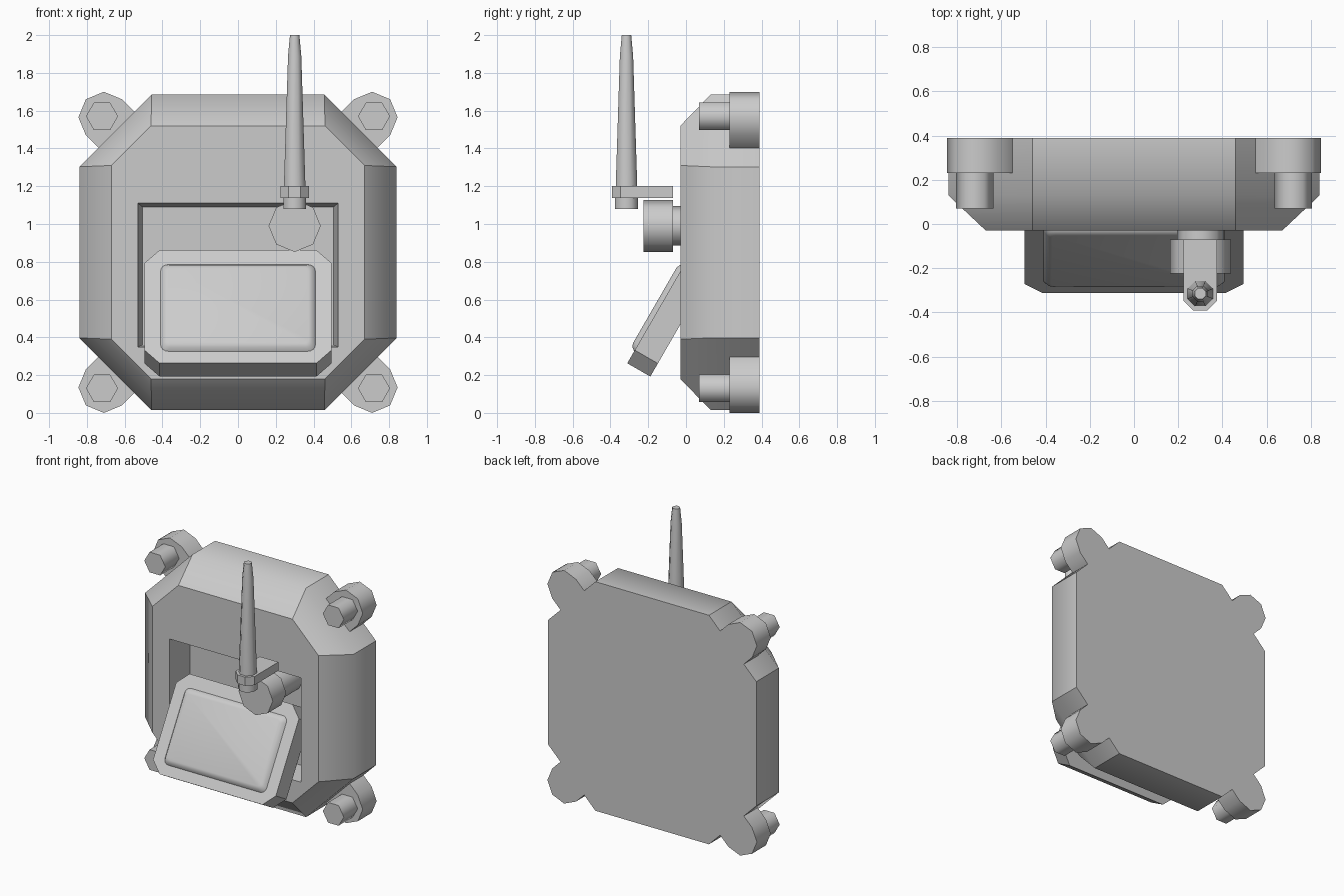
import bpy, bmesh
from math import cos, sin, pi, radians
from mathutils import Matrix, Vector

cube = bpy.data.objects.get("Cube")
if cube:
    bpy.data.objects.remove(cube, do_unlink=True)

GREY = (0.6, 0.6, 0.6, 1)
mat = bpy.data.materials.new("plain_grey")
mat.use_nodes = True
mat.diffuse_color = GREY
mat.node_tree.nodes["Principled BSDF"].inputs["Base Color"].default_value = GREY

MID = 0.85  # height of the housing centre


def loft(name, rings, smooth_sides=False, soft_rings=(), matrix=None):
    """Skin equal-length rings and cap both ends; caps stay flat."""
    bm = bmesh.new()
    vs = [[bm.verts.new(p) for p in ring] for ring in rings]
    n = len(vs[0])
    for a, b in zip(vs, vs[1:]):
        for i in range(n):
            j = (i + 1) % n
            bm.faces.new((a[i], a[j], b[j], b[i])).smooth = smooth_sides or bool(soft_rings)
    for ring in (vs[0], vs[-1]):
        bm.faces.new(ring).smooth = len(rings) - 1 in soft_rings
    for k, ring in enumerate(vs):
        for i in range(n):
            bm.edges.get((ring[i], ring[(i + 1) % n])).smooth = k in soft_rings
            if k + 1 < len(vs):
                bm.edges.get((ring[i], vs[k + 1][i])).smooth = smooth_sides
    bmesh.ops.recalc_face_normals(bm, faces=bm.faces)
    mesh = bpy.data.meshes.new(name)
    bm.to_mesh(mesh)
    bm.free()
    mesh.materials.append(mat)
    ob = bpy.data.objects.new(name, mesh)
    bpy.context.collection.objects.link(ob)
    if matrix:
        ob.matrix_world = matrix
    return ob


def at_y(pts, y):
    return [(x, y, z) for x, z in pts]


def at_z(pts, z):
    return [(x, y, z) for x, y in pts]


def ngon(cx, cy, r, n=8, phase=0.0):
    return [(cx + r * cos(2 * pi * i / n + phase), cy + r * sin(2 * pi * i / n + phase))
            for i in range(n)]


def cut_rect(hx, hz, cut, cz=0.0):
    """Rectangle with chamfered corners; hx/hz half sizes."""
    cx, cy = hx - cut, hz - cut
    return [(x, cz + z) for x, z in ((hx, -cy), (hx, cy), (cx, hz), (-cx, hz),
                                     (-hx, cy), (-hx, -cy), (-cx, -hz), (cx, -hz))]


def round_rect(hx, hz, r, cz=0.0, steps=4):
    pts = []
    for q, (sx, sz) in enumerate(((1, 1), (-1, 1), (-1, -1), (1, -1))):
        for i in range(steps + 1):
            a = (q + i / steps) * pi / 2
            pts.append((sx * (hx - r) + r * cos(a), cz + sz * (hz - r) + r * sin(a)))
    return pts


def box_rect(hx, z0, z1):
    return [(-hx, z0), (hx, z0), (hx, z1), (-hx, z1)]


# Housing: chamfered square with a sloped front rim
outer = cut_rect(0.84, 0.835, 0.382, MID)
inner = cut_rect(0.67, 0.67, 0.21, MID)
housing = loft("housing", [at_y(outer, 0.39), at_y(outer, 0.13), at_y(inner, -0.03)],
               soft_rings=(1,))

# Tapered recess in the housing front
cutter = loft("recess_cutter", [at_y(box_rect(0.535, 0.347, 1.114), -0.07),
                                at_y(box_rect(0.505, 0.36, 1.09), 0.17)])
cutter.hide_render = True
mod = housing.modifiers.new("recess", "BOOLEAN")
mod.operation = "DIFFERENCE"
mod.solver = "EXACT"
mod.object = cutter
bpy.context.view_layer.objects.active = housing
bpy.ops.object.modifier_apply(modifier="recess")
bpy.data.objects.remove(cutter, do_unlink=True)

# Corner mounting tabs with hexagonal bolts
for sx, side in ((1, "left"), (-1, "right")):
    for sz, level in ((1, "upper"), (-1, "lower")):
        r = 0.135
        tip = [(0.71 + r * cos(a * pi / 4), 0.715 + r * sin(a * pi / 4)) for a in range(-1, 4)]
        root = [(tip[-1][0] - 0.2, tip[-1][1] - 0.2), (tip[0][0] - 0.2, tip[0][1] - 0.2)]
        tab = [(sx * x, MID + sz * z) for x, z in tip + root]
        loft(f"{level}_{side}_tab", [at_y(tab, 0.39), at_y(tab, 0.23)], True)
        bolt = ngon(sx * 0.72, MID + sz * 0.72, 0.085, 6)
        loft(f"{level}_{side}_bolt", [at_y(bolt, 0.24), at_y(bolt, 0.07)], True)

# Tilted screen frame with a raised glass
tilt = Matrix.Translation(Vector((0, -0.138, 0.5625))) @ Matrix.Rotation(radians(-30), 4, "X")
frame = cut_rect(0.495, 0.346, 0.08)
loft("screen_frame", [at_y(frame, 0.141), at_y(frame, 0)], matrix=tilt)
glass = [at_y(round_rect(0.41 - d, 0.265 - d, 0.04 - d / 2, -0.008), y)
         for d, y in ((0, 0.005), (0, 0), (0.015, -0.02), (0.035, -0.027))]
loft("screen_glass", glass, True, (2, 3), tilt)

# Antenna mount: stem, knob and arm
AX, AY = 0.30, -0.315
stem, knob = ngon(AX, 0.99, 0.105), ngon(AX, 0.99, 0.138)
loft("antenna_stem", [at_y(stem, 0.18), at_y(stem, -0.08)], True)
loft("antenna_knob", [at_y(knob, -0.07), at_y(knob, -0.225)], True)
arm = [p for p in ngon(AX, AY, 0.082, 8, pi / 8) if p[1] < AY]
arm += [(AX + 0.075, -0.07), (AX - 0.075, -0.07)]
loft("antenna_arm", [at_z(arm, 1.137), at_z(arm, 1.2)])

# Antenna foot and tapered rod
foot = ngon(AX, AY, 0.065, 8, pi / 8)
loft("antenna_foot", [at_z(foot, 1.08), at_z(foot, 1.15)], True)
rod = [at_z(ngon(AX, AY, r, 8, pi / 8), z) for r, z in ((0.062, 1.19), (0.038, 1.89), (0.027, 2.0))]
loft("antenna_rod", rod, True, (1,))
